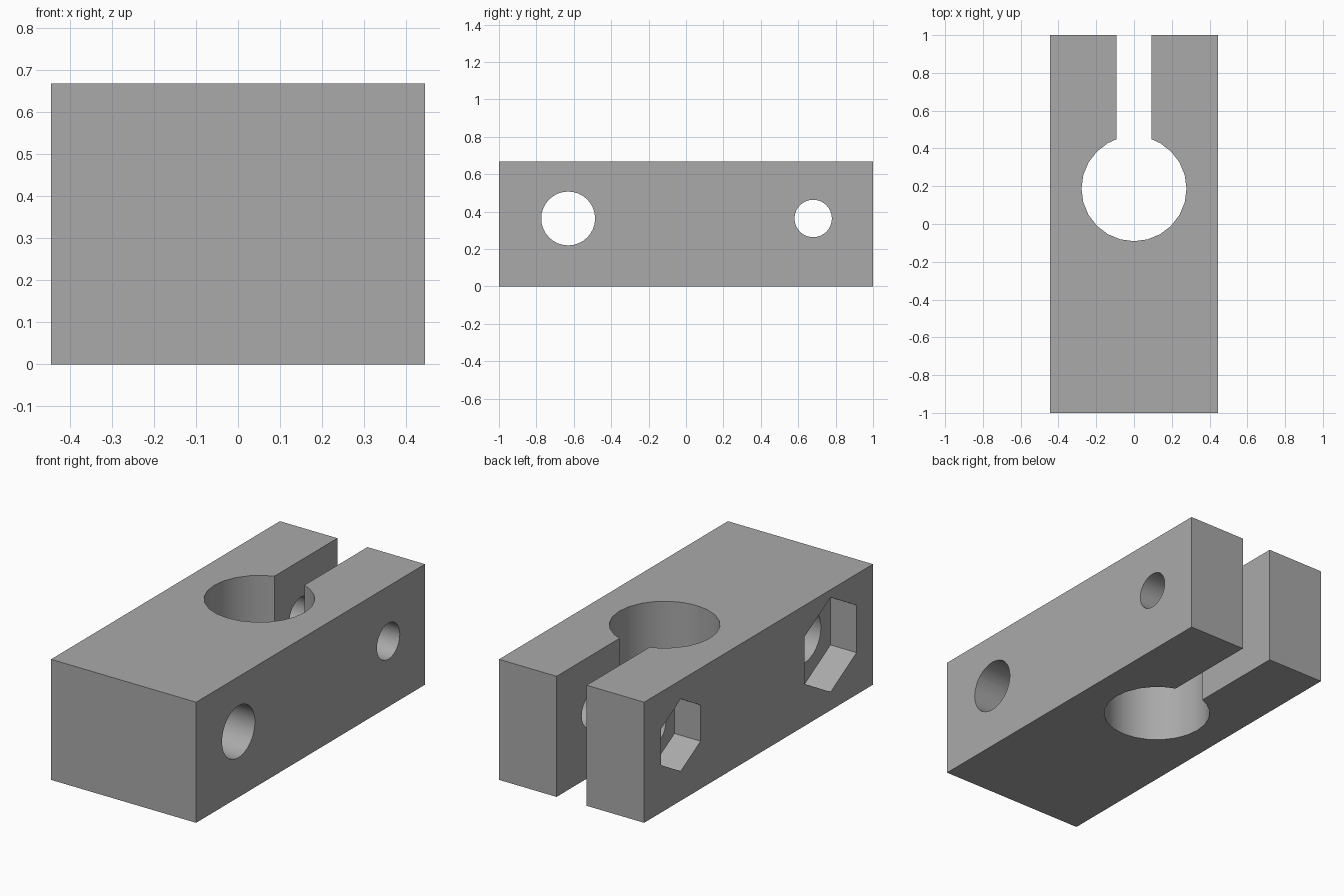
import bpy
import bmesh
from math import pi, sin, cos, asin
from mathutils import Matrix

cube = bpy.data.objects.get("Cube")
if cube:
    bpy.data.objects.remove(cube, do_unlink=True)

HALF_W, HALF_L, HEIGHT = 0.444, 1.0, 0.667
BORE_Y, BORE_R, SLOT = 0.187, 0.278, 0.092
BOLT_Z, POCKET_DEPTH = 0.363, 0.16

grey = bpy.data.materials.new("plain grey")
grey.use_nodes = True
colour = (0.4, 0.4, 0.4, 1)
grey.diffuse_color = colour
grey.node_tree.nodes["Principled BSDF"].inputs["Base Color"].default_value = colour


def make_object(name, bm):
    bmesh.ops.recalc_face_normals(bm, faces=bm.faces)
    mesh = bpy.data.meshes.new(name)
    bm.to_mesh(mesh)
    bm.free()
    mesh.materials.append(grey)
    obj = bpy.data.objects.new(name, mesh)
    bpy.context.collection.objects.link(obj)
    return obj


def prism_along_x(name, sides, radius, x0, x1, y):
    """Regular prism lying along x with a corner pointing up."""
    bm = bmesh.new()
    place = Matrix.Translation(((x0 + x1) / 2, y, BOLT_Z)) @ Matrix.Rotation(pi / 2, 4, 'Y')
    bmesh.ops.create_cone(bm, cap_ends=True, segments=sides, radius1=radius,
                          radius2=radius, depth=x1 - x0)
    # Turn the section until a corner lies on the vertical axis
    first = min(bm.verts, key=lambda v: (round(v.co.z, 4), -v.co.x))
    turn = -asin(max(-1, min(1, first.co.y / radius)))
    bm.transform(place @ Matrix.Rotation(turn, 4, 'Z'))
    obj = make_object(name, bm)
    obj.hide_render = True
    return obj


# Clamp block: keyhole outline, bore arc running round between the slot walls
SEGMENTS = 24
slot_y = BORE_Y + (BORE_R ** 2 - SLOT ** 2) ** 0.5
steps = [2 * pi * i / SEGMENTS + pi / 2 for i in range(1, SEGMENTS)]
arc = [(BORE_R * cos(a), BORE_Y + BORE_R * sin(a)) for a in steps]
arc = [p for p in arc if abs(p[0]) > SLOT or p[1] < BORE_Y]
outline = [(-HALF_W, HALF_L), (-HALF_W, -HALF_L), (HALF_W, -HALF_L), (HALF_W, HALF_L),
           (SLOT, HALF_L), (SLOT, slot_y)] + arc[::-1] + [(-SLOT, slot_y), (-SLOT, HALF_L)]
bm = bmesh.new()
base = bm.faces.new([bm.verts.new((x, y, 0)) for x, y in outline])
top = bmesh.ops.extrude_face_region(bm, geom=[base])["geom"]
bmesh.ops.translate(bm, vec=(0, 0, HEIGHT),
                    verts=[v for v in top if isinstance(v, bmesh.types.BMVert)])
block = make_object("clamp_block", bm)

# Bolt holes right through, with hexagonal nut pockets on one side
cutters = []
for label, y, hole_r, nut_r in (("mounting", -0.63, 0.144, 0.262),
                                ("clamping", 0.68, 0.1, 0.2)):
    cutters.append(prism_along_x(label + "_bolt_cutter", 32, hole_r, -0.6, 0.6, y))
    cutters.append(prism_along_x(label + "_nut_cutter", 6, nut_r,
                                 -0.6, -HALF_W + POCKET_DEPTH, y))

bpy.context.view_layer.objects.active = block
for cutter in cutters:
    mod = block.modifiers.new(cutter.name, 'BOOLEAN')
    mod.operation = 'DIFFERENCE'
    mod.solver = 'EXACT'
    mod.object = cutter
    bpy.ops.object.modifier_apply(modifier=mod.name)
    bpy.data.objects.remove(cutter, do_unlink=True)

# Smooth the round walls, keep every real edge sharp
bpy.ops.object.select_all(action='DESELECT')
block.select_set(True)
bpy.ops.object.shade_smooth_by_angle(angle=pi / 6)
